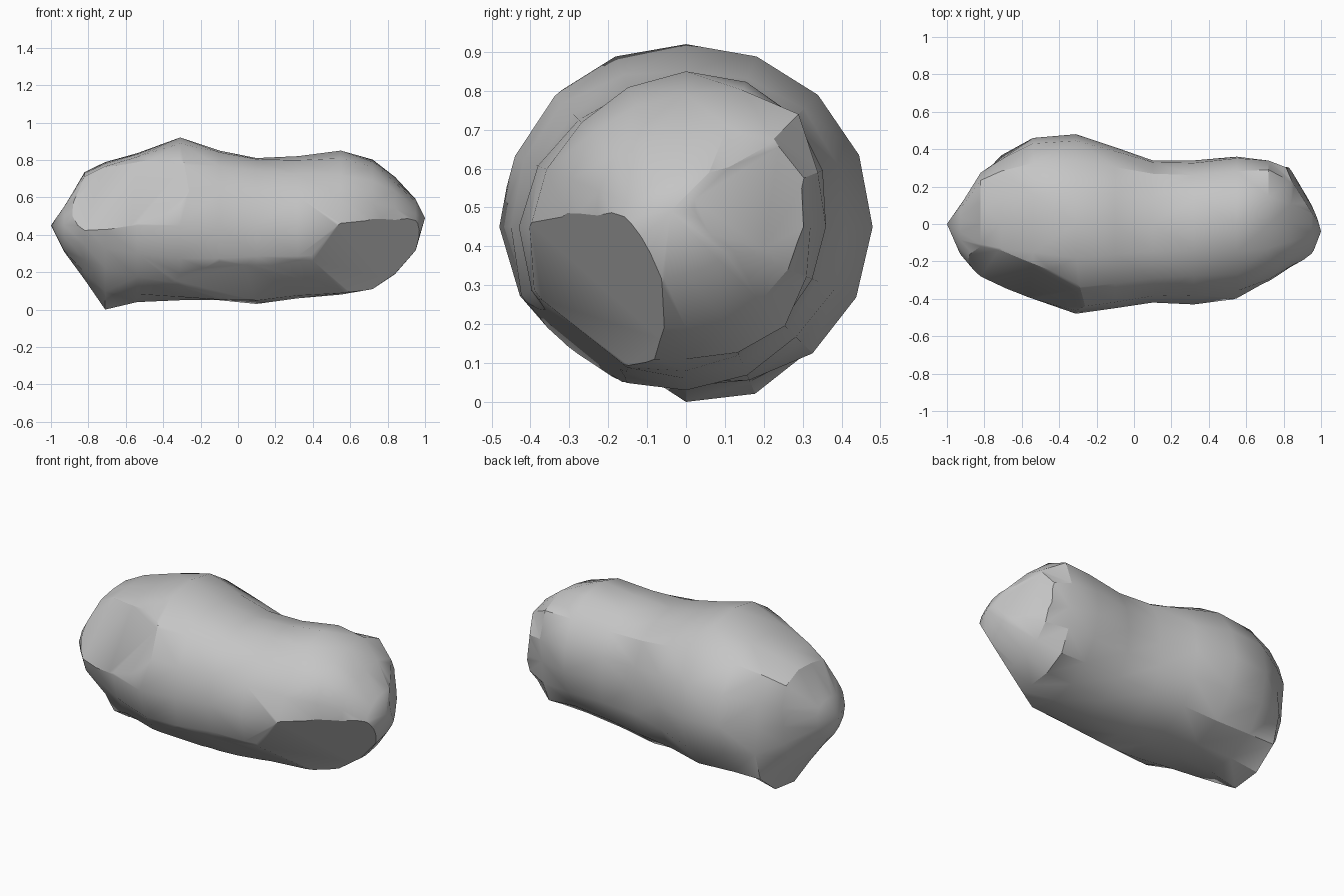
import bpy, bmesh
from math import cos, sin, pi, radians
from mathutils import Vector

default = bpy.data.objects.get("Cube")
if default:
    bpy.data.objects.remove(default, do_unlink=True)

AXIS_HEIGHT = 0.45
SIDES = 16

# Stations in hundredths: x, then radii going round from the back over the top:
# back, upper back, top, upper front, front, lower front, bottom, lower back
STATIONS = [
    (-93, 10, 11, 10, 12, 16, 15, 14, 11),
    (-82, 26, 33, 28, 29, 29, 26, 29, 29),
    (-71, 35, 40, 33, 36, 34, 32, 45, 45),
    (-54, 46, 46, 38, 42, 40, 39, 41, 45),
    (-31, 48, 48, 47, 48, 48, 44, 40, 46),
    (-10, 41, 43, 40, 45, 45, 46, 40, 42),
    (10, 34, 38, 36, 41, 42, 44, 42, 40),
    (32, 34, 37, 37, 39, 43, 42, 39, 37),
    (55, 36, 40, 40, 38, 40, 41, 37, 35),
    (72, 32, 41, 34, 34, 31, 39, 34, 36),
    (84, 30, 32, 24, 26, 23, 29, 26, 27),
    (95, 13, 16, 14, 14, 17, 17, 12, 12),
]

# Broken flat facets, each given by three points on its plane
FACETS = [
    ((0.55, -0.39, 0.45), (0.97, -0.13, 0.45), (0.68, -0.10, 0.10)),
    ((1.0, 0.0, 0.45), (0.84, 0.28, 0.45), (0.89, 0.16, 0.615)),
    ((-0.46, -0.21, 0.86), (-0.28, -0.34, 0.79), (-0.58, -0.385, 0.45)),
    ((-0.2, -0.455, 0.285), (0.08, -0.12, 0.02), (0.48, -0.36, 0.26)),
]


def radius(radii, k):
    """Eight given radii, rounded out to twice as many."""
    i, odd = divmod(k, 2)
    if not odd:
        return radii[i]
    a, b, c, d = (radii[(i + j) % 8] for j in (-1, 0, 1, 2))
    return (9 * (b + c) - a - d) / 16


def build_rock():
    bm = bmesh.new()
    rings = []
    for x, *radii in STATIONS:
        ring = []
        for k in range(SIDES):
            t = 2 * pi * k / SIDES
            r = radius(radii, k) / 100
            ring.append(bm.verts.new((x / 100, r * cos(t), AXIS_HEIGHT + r * sin(t))))
        rings.append(ring)
    # Body skin between the stations
    for a, b in zip(rings, rings[1:]):
        for k in range(SIDES):
            n = (k + 1) % SIDES
            bm.faces.new((a[k], a[n], b[n], b[k]))
    # Pointed ends
    for tip, ring in (((-1, 0, 0.45), rings[0]), ((1, -0.04, 0.49), rings[-1])):
        point = bm.verts.new(tip)
        for k in range(SIDES):
            bm.faces.new((point, ring[k], ring[(k + 1) % SIDES]))
    bmesh.ops.triangulate(bm, faces=bm.faces[:])
    # Slice off the flat facets and close them
    centre = Vector((0, 0, AXIS_HEIGHT))
    for points in FACETS:
        a, b, c = map(Vector, points)
        normal = (b - a).cross(c - a).normalized()
        if normal.dot(a - centre) < 0:
            normal.negate()
        bmesh.ops.bisect_plane(bm, geom=bm.verts[:] + bm.edges[:] + bm.faces[:],
                               plane_co=a, plane_no=normal, clear_outer=True)
        bmesh.ops.holes_fill(bm, edges=[e for e in bm.edges if e.is_boundary], sides=0)
    bmesh.ops.recalc_face_normals(bm, faces=bm.faces[:])
    # Rest on the ground
    low = min(v.co.z for v in bm.verts)
    bmesh.ops.translate(bm, verts=bm.verts[:], vec=(0, 0, -low))
    mesh = bpy.data.meshes.new("rock")
    bm.to_mesh(mesh)
    bm.free()
    rock = bpy.data.objects.new("rock", mesh)
    bpy.context.collection.objects.link(rock)
    return rock


rock = build_rock()

# Stone colour
stone = bpy.data.materials.new("grey_stone")
stone.use_nodes = True
colour = (0.56, 0.56, 0.56, 1)
stone.diffuse_color = colour
stone.node_tree.nodes["Principled BSDF"].inputs["Base Color"].default_value = colour
rock.data.materials.append(stone)

# Smooth surface with sharp breaks
bpy.ops.object.select_all(action='DESELECT')
rock.select_set(True)
bpy.context.view_layer.objects.active = rock
bpy.ops.object.shade_smooth_by_angle(angle=radians(30))
